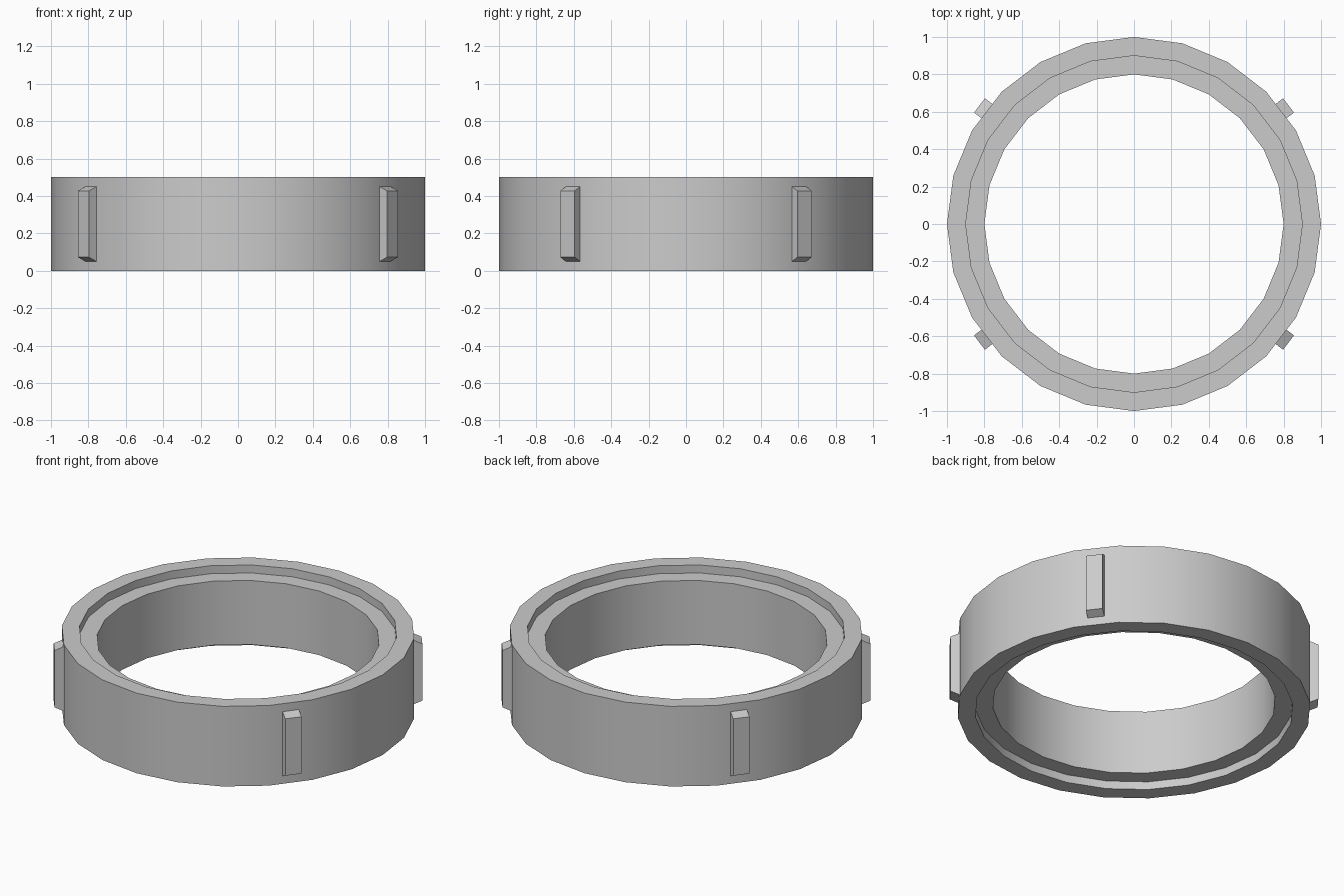
import bpy, bmesh, math
from mathutils import Matrix, Vector

if "Cube" in bpy.data.objects:
    bpy.data.objects.remove(bpy.data.objects["Cube"])

SIDES = 24
FACE_ANGLE = math.radians(37.5)
FACE_RADIUS = math.cos(math.pi / SIDES)


def finish(bm, name):
    bmesh.ops.recalc_face_normals(bm, faces=bm.faces)
    mesh = bpy.data.meshes.new(name)
    bm.to_mesh(mesh)
    bm.free()
    obj = bpy.data.objects.new(name, mesh)
    bpy.context.collection.objects.link(obj)
    return obj


# Ring body: stepped cross-section (radius, height) swept around z
profile = [(1.0, 0.0), (1.0, 0.5), (0.9, 0.5), (0.9, 0.45),
           (0.8, 0.45), (0.8, 0.05), (0.9, 0.05), (0.9, 0.0)]
bm = bmesh.new()
loops = []
for i in range(SIDES):
    a = 2 * math.pi * i / SIDES
    loops.append([bm.verts.new((r * math.cos(a), r * math.sin(a), z)) for r, z in profile])
n = len(profile)
for i in range(SIDES):
    p, q = loops[i], loops[(i + 1) % SIDES]
    for j in range(n):
        k = (j + 1) % n
        bm.faces.new((p[j], q[j], q[k], p[k]))
ring = finish(bm, "ring_body")
bpy.context.view_layer.objects.active = ring
ring.select_set(True)
bpy.ops.object.shade_smooth_by_angle(angle=math.radians(30))
ring.select_set(False)

# Grip lugs: blocks with sloped ends on four facets of the ring
for name, angle in (("lug_back_right", FACE_ANGLE),
                    ("lug_back_left", math.pi - FACE_ANGLE),
                    ("lug_front_left", math.pi + FACE_ANGLE),
                    ("lug_front_right", -FACE_ANGLE)):
    bm = bmesh.new()
    bmesh.ops.create_cube(bm, size=1)
    for v in bm.verts:
        outer = v.co.x > 0
        v.co = Vector((FACE_RADIUS + (0.05 if outer else 0.0),
                       v.co.y * 0.096,
                       0.25 + v.co.z * (0.355 if outer else 0.4)))
    # Open back, closed off by the ring wall
    back = [f for f in bm.faces if all(v.co.x < FACE_RADIUS + 0.01 for v in f.verts)]
    bmesh.ops.recalc_face_normals(bm, faces=bm.faces)
    bmesh.ops.delete(bm, geom=back, context='FACES_ONLY')
    bmesh.ops.rotate(bm, verts=bm.verts, cent=(0, 0, 0),
                     matrix=Matrix.Rotation(angle, 3, 'Z'))
    finish(bm, name)
